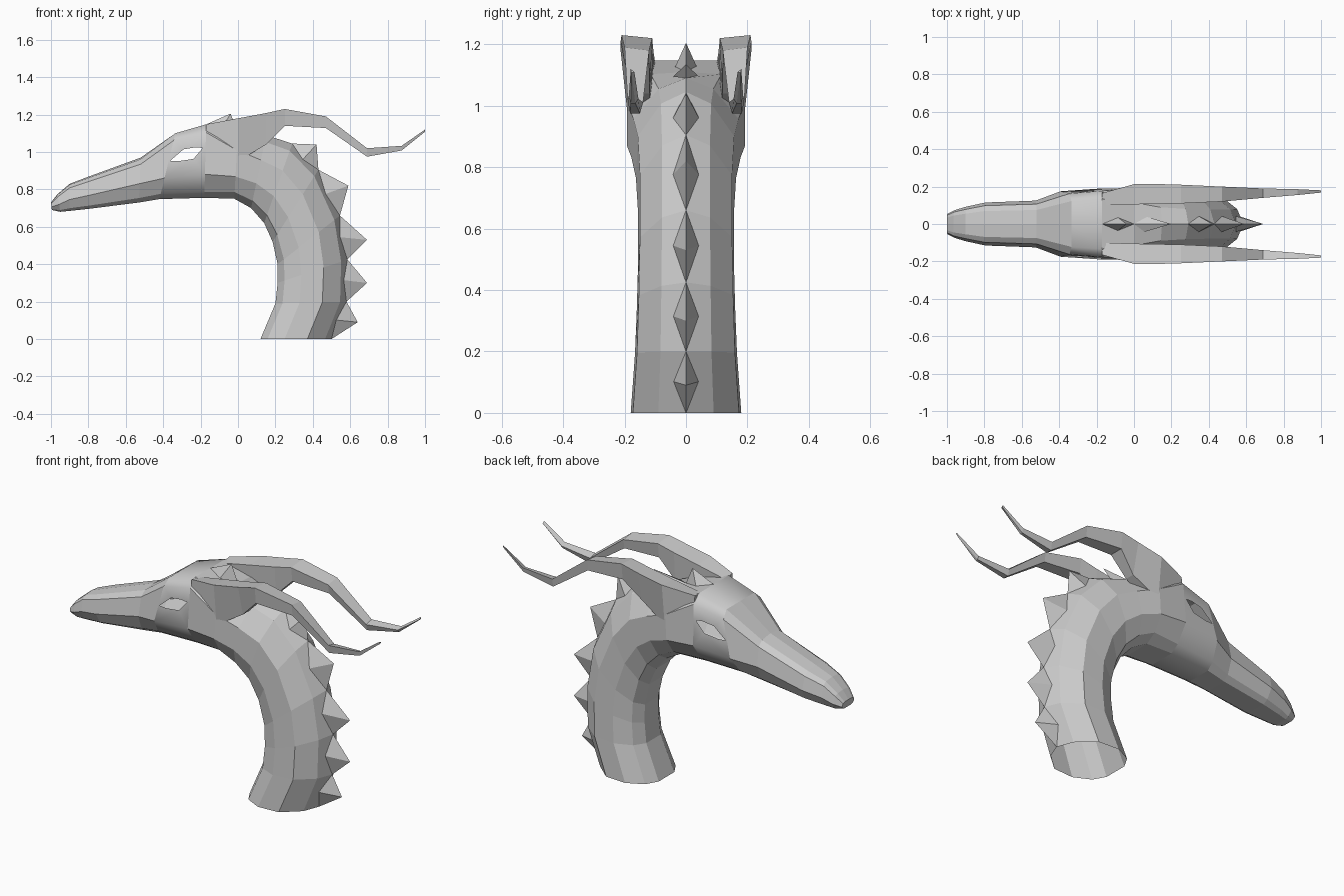
import bpy, bmesh
from mathutils import Vector

if "Cube" in bpy.data.objects:
    bpy.data.objects.remove(bpy.data.objects["Cube"])


def finish(name, bm):
    bmesh.ops.remove_doubles(bm, verts=bm.verts, dist=0.0005)
    bmesh.ops.recalc_face_normals(bm, faces=bm.faces)
    me = bpy.data.meshes.new(name)
    bm.to_mesh(me)
    bm.free()
    ob = bpy.data.objects.new(name, me)
    bpy.context.collection.objects.link(ob)
    return ob


# Half cross-sections: (position from throat to crest, fraction of half width)
SNOUT = [(0, .5), (.1, .75), (.42, 1), (.85, .85), (.96, .6), (1, 0)]
SKULL = [(0, .4), (.08, .65), (.32, 1), (.89, .93), (1, .70), (1, 0)]
NAPE = [(0, .4), (.1, .72), (.33, 1), (.72, 1), (.98, .6), (1, 0)]
NECK = [(0, .38), (.1, .75), (.34, 1), (.66, .96), (.91, .5), (1, 0)]

# Stations from nose to neck base: throat x, z, crest x, z, half width, section
STATIONS = [
    (-.995, .69, -1.0, .73, .055, SNOUT),
    (-.95, .68, -.965, .775, .075, SNOUT),
    (-.90, .685, -.90, .83, .092, SNOUT),
    (-.79, .697, -.80, .868, .115, SNOUT),
    (-.53, .73, -.52, .97, .125, SNOUT),
    (-.42, .748, -.335, 1.10, .175, SKULL),
    (-.18, .755, -.17, 1.148, .19, SKULL),
    (-.02, .75, .00, 1.11, .192, NAPE),
    (.07, .70, .15, 1.09, .178, NECK),
    (.14, .62, .29, 1.045, .163, NECK),
    (.185, .52, .43, .905, .156, NECK),
    (.212, .40, .545, .66, .156, NECK),
    (.212, .30, .585, .425, .16, NECK),
    (.20, .19, .58, .20, .166, NECK),
    (.12, 0, .50, 0, .18, NECK),
]


def ring(x0, z0, x1, z1, half, section):
    side = [Vector((x0 + (x1 - x0) * u, half * w, z0 + (z1 - z0) * u)) for u, w in section]
    return side + [Vector((p.x, -p.y, p.z)) for p in side[-2::-1]]


# Head and neck: one open-ended shell with almond eye openings
EYE_EDGE = [(0, .46), (0, 0), (1, 0), (1, .65), (1, 1), (0, 1)]
EYE_HOLE = [(.04, .45), (.26, .41), (.68, .41), (.92, .64), (.72, .69), (.36, .70)]
EYE_STATION = 5
bm = bmesh.new()
rings = [ring(*s) for s in STATIONS]
verts = [[bm.verts.new(p) for p in r] for r in rings]
n = len(rings[0])
for i in range(len(rings) - 1):
    for j in range(n):
        k = (j + 1) % n
        if i == EYE_STATION and j in (2, 7):
            lo, hi = (j, k) if j == 2 else (k, j)

            def at(s, t):
                front = rings[i][lo].lerp(rings[i][hi], t)
                return front.lerp(rings[i + 1][lo].lerp(rings[i + 1][hi], t), s)
            outer = [bm.verts.new(at(*p)) for p in EYE_EDGE]
            inner = [bm.verts.new(at(*p)) for p in EYE_HOLE]
            for a in range(6):
                b = (a + 1) % 6
                bm.faces.new((outer[a], outer[b], inner[b], inner[a])).smooth = True
        else:
            f = bm.faces.new((verts[i][j], verts[i][k], verts[i + 1][k], verts[i + 1][j]))
            f.smooth = i == EYE_STATION
bm.faces.new(verts[0])
finish("head_and_neck", bm)

# Horns: x, top z, bottom z, inner y, outer y, lower outer y (roots sink into the skull)
HORN = [
    (-.17, 1.148, 1.03, .10, .165, .175),
    (.0, 1.18, .95, .105, .213, .188),
    (.15, 1.208, 1.04, .108, .213, .172),
    (.25, 1.23, 1.14, .11, .21, .20),
    (.47, 1.19, 1.128, .12, .20, .192),
    (.69, 1.02, .975, .14, .19, .182),
    (.875, 1.033, 1.008, .155, .186, .18),
    (1.0, 1.12, 1.108, .168, .18, .178),
]
for side, label in ((1, "left"), (-1, "right")):
    bm = bmesh.new()
    loops = []
    for x, top, bot, yi, yo, yb in HORN:
        pts = [(x, yi, top - .01), (x, yo, top), (x, yb, bot), (x, yi + .01, bot)]
        loops.append([bm.verts.new((px, side * py, pz)) for px, py, pz in pts])
    for a, b in zip(loops, loops[1:]):
        for j in range(4):
            k = (j + 1) % 4
            bm.faces.new((a[j], a[k], b[k], b[j]))
    bm.faces.new(loops[0])
    bm.faces.new(loops[-1])
    finish(label + "_horn", bm)

# Crest spikes: first and last station on the crest, tip x, z
SPIKES = [(6, 7, -.04, 1.205), (7, 8, .20, 1.135), (9, 10, .42, 1.04), (10, 11, .59, .82),
          (11, 12, .69, .53), (12, 13, .69, .30), (13, 14, .64, .09)]
bm = bmesh.new()
for a, b, tx, tz in SPIKES:
    start = Vector((STATIONS[a][2], 0, STATIONS[a][3]))
    end = Vector((STATIONS[b][2], 0, STATIONS[b][3]))
    tip = Vector((tx, 0, tz))
    mid = (start + end) / 2
    mid -= (tip - mid).normalized() * .02
    w = Vector((0, .042, 0))
    base = [bm.verts.new(p) for p in (start, mid + w, end, mid - w)]
    apex = bm.verts.new(tip)
    for j in range(4):
        bm.faces.new((base[j], base[(j + 1) % 4], apex))
finish("crest_spikes", bm)
